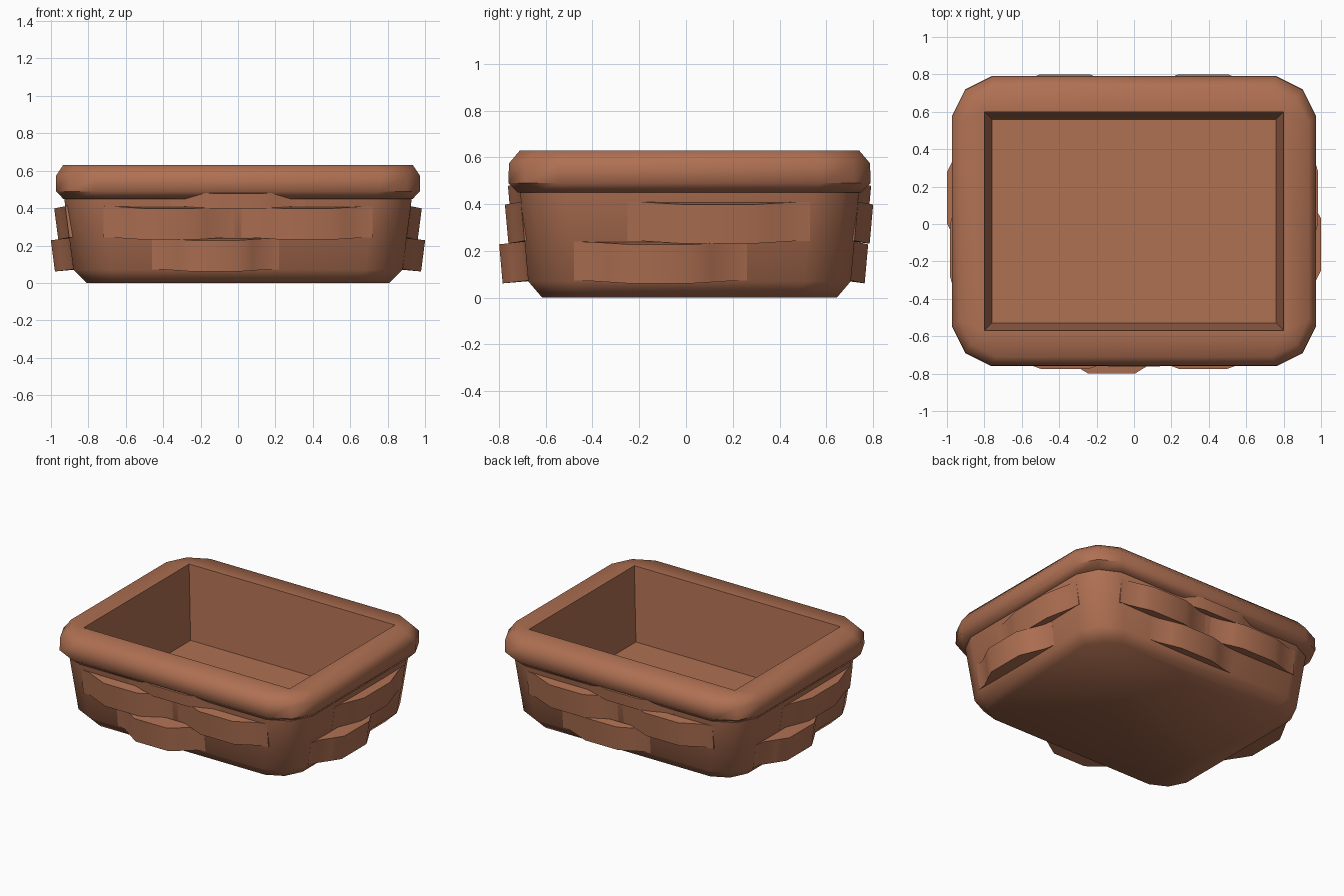
import bpy, bmesh, math

if "Cube" in bpy.data.objects:
    bpy.data.objects.remove(bpy.data.objects["Cube"])

CY = 0.015  # the basket walls sit slightly behind centre; the front weave bulges more

mat = bpy.data.materials.new("brown wicker")
mat.diffuse_color = (0.43, 0.162, 0.085, 1)
mat.use_nodes = True
mat.node_tree.nodes["Principled BSDF"].inputs["Base Color"].default_value = mat.diffuse_color


def finish(name, bm, angle=50):
    bmesh.ops.remove_doubles(bm, verts=bm.verts, dist=0.0005)
    bmesh.ops.dissolve_degenerate(bm, edges=bm.edges, dist=0.0001)
    me = bpy.data.meshes.new(name)
    bm.to_mesh(me)
    bm.free()
    me.materials.append(mat)
    ob = bpy.data.objects.new(name, me)
    bpy.context.collection.objects.link(ob)
    bpy.ops.object.select_all(action='DESELECT')
    ob.select_set(True)
    bpy.context.view_layer.objects.active = ob
    bpy.ops.object.shade_smooth_by_angle(angle=math.radians(angle))
    return ob


def loop(bm, hx, hy, z, c):
    """Rounded rectangle: three points per corner, c is the corner cut."""
    k = c / 3
    pts = [(hx, hy - c), (hx - k, hy - k), (hx - c, hy)]
    out = []
    for sx, sy, rev in ((1, 1, 0), (-1, 1, 1), (-1, -1, 0), (1, -1, 1)):
        for x, y in (pts[::-1] if rev else pts):
            out.append(bm.verts.new((sx * x, sy * y + CY, z)))
    return out


def stack(name, rows, cap_first=False, cap_last=False):
    bm = bmesh.new()
    loops = [loop(bm, *r) for r in rows]
    for a, b in zip(loops, loops[1:]):
        for i in range(12):
            j = (i + 1) % 12
            bm.faces.new((a[i], a[j], b[j], b[i]))
    if cap_first:
        bm.faces.new(loops[0][::-1])
    if cap_last:
        bm.faces.new(loops[-1])
    return finish(name, bm)


# outer wall with chamfered foot
stack("basket_wall", [(0.81, 0.63, 0, 0.17), (0.88, 0.69, 0.07, 0.2),
                      (0.93, 0.725, 0.46, 0.2)], cap_first=True)
# thick rolled rim
stack("rim", [(0.90, 0.70, 0.455, 0.2), (0.935, 0.735, 0.45, 0.21),
              (0.972, 0.775, 0.49, 0.21), (0.972, 0.772, 0.575, 0.21),
              (0.935, 0.725, 0.63, 0.2), (0.80, 0.585, 0.63, 0)])
# tapered inside and floor
stack("inner_lining", [(0.80, 0.585, 0.63, 0), (0.76, 0.545, 0.12, 0)], cap_last=True)

# half profile of one woven bulge: (fraction of half width, fraction of depth)
HALF = [(1, 0), (0.82, 0.12), (0.58, 0.6), (0.37, 1)]
WAVE = [(-t, d) for t, d in HALF] + [(t, d) for t, d in HALF[::-1]]


def bulge(name, side, centre, half, z0, z1, depth):
    """Strip of weave bowing out of one wall."""
    def place(u, d, z):
        along_y = side in ("left", "right")
        r = (0.88 + (z - 0.07) * 0.13 if along_y else 0.69 + (z - 0.07) * 0.09) + d
        return {"front": (u, CY - r, z), "back": (u, CY + r, z),
                "left": (-r, u, z), "right": (r, u, z)}[side]
    bm = bmesh.new()
    rings = []
    for t, f in WAVE:
        u, d = centre + t * half, f * depth
        lean = 0.012 * f
        rings.append([bm.verts.new(place(u, -0.03, z0)),
                      bm.verts.new(place(u, d, z0 - lean)),
                      bm.verts.new(place(u, d, z1 - lean)),
                      bm.verts.new(place(u, -0.03, z1))])
    for a, b in zip(rings, rings[1:]):
        for i in range(4):
            j = (i + 1) % 4
            bm.faces.new((a[i], b[i], b[j], a[j]))
    bm.faces.new(rings[0])
    bm.faces.new(rings[-1][::-1])
    bmesh.ops.recalc_face_normals(bm, faces=bm.faces)
    finish(name, bm, 40)


LOW, UP, TOP = (0.073, 0.24), (0.243, 0.41), (0.41, 0.49)
# lower weave
for side, c, w, d in (("front", -0.12, 0.34, 0.11), ("back", 0.12, 0.34, 0.06),
                      ("left", 0.14, 0.37, 0.1), ("right", -0.11, 0.37, 0.1)):
    bulge("lower_weave_" + side, side, c, w, *LOW, d)
# upper weave: two bulges on the long sides, one on the short
for side, c, w, d in (("front", -0.37, 0.35, 0.07), ("front", 0.37, 0.35, 0.07),
                      ("back", -0.37, 0.35, 0.066), ("back", 0.37, 0.35, 0.066),
                      ("left", -0.14, 0.39, 0.06), ("right", 0.14, 0.39, 0.06)):
    bulge("upper_weave_" + side, side, c, w, *UP, d)
# top weave tucked under the rim
for side, c in (("front", 0), ("back", -0.06)):
    bulge("top_weave_" + side, side, c, 0.36, *TOP, 0.05)
